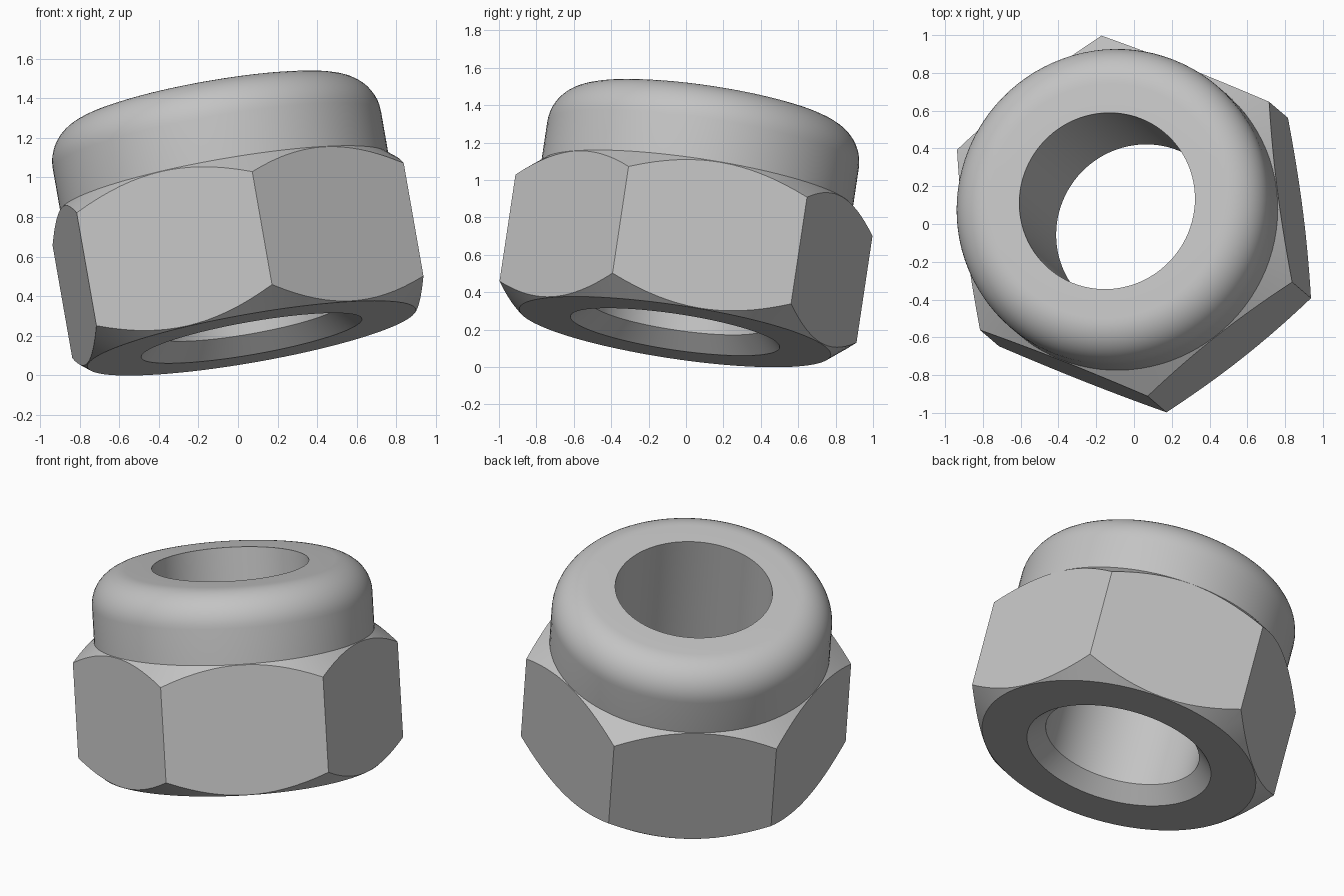
import bpy, bmesh
from math import cos, sin, pi, radians
from mathutils import Matrix, Vector

cube = bpy.data.objects.get("Cube")
if cube:
    bpy.data.objects.remove(cube)

steel = bpy.data.materials.new("steel_grey")
steel.use_nodes = True
GREY = (0.55, 0.55, 0.55, 1)
steel.diffuse_color = GREY
steel.node_tree.nodes["Principled BSDF"].inputs["Base Color"].default_value = GREY

# Tilted pose: local z is the bore axis, local x points to a hexagon corner
axis = Vector((-0.1705, 0.146, 0.9745)).normalized()
corner = Vector((0.886, -0.349, 0.215))
corner = (corner - axis * corner.dot(axis)).normalized()
pose = Matrix((corner, axis.cross(corner), axis)).transposed().to_4x4()
pose.translation = (0, 0, 0.58)

HEX, COLLAR, BORE = 0.976, 0.842, 0.472
DECK, TOP, FILLET = 0.402, 0.835, 0.21
SEGS = 96


def lathe(name, profile, segs):
    """Spin a closed (radius, height) profile around the bore axis."""
    bm = bmesh.new()
    rings = [[bm.verts.new((r * cos(2 * pi * i / segs), r * sin(2 * pi * i / segs), h))
              for r, h in profile] for i in range(segs)]
    n = len(profile)
    for i in range(segs):
        a, b = rings[i], rings[(i + 1) % segs]
        for j in range(n):
            k = (j + 1) % n
            if profile[j][0] + profile[k][0] > 0:
                bm.faces.new((a[j], b[j], b[k], a[k]))
    bmesh.ops.remove_doubles(bm, verts=bm.verts, dist=1e-5)
    bmesh.ops.recalc_face_normals(bm, faces=bm.faces)
    mesh = bpy.data.meshes.new(name)
    bm.to_mesh(mesh)
    bm.free()
    mesh.materials.append(steel)
    obj = bpy.data.objects.new(name, mesh)
    obj.matrix_world = pose
    bpy.context.collection.objects.link(obj)
    return obj


def activate(obj):
    bpy.ops.object.select_all(action='DESELECT')
    obj.select_set(True)
    bpy.context.view_layer.objects.active = obj


# Body: chamfered, bored disc trimmed by a hexagonal prism
body = lathe("hex_body", [
    (BORE, DECK), (COLLAR, DECK), (1.0, 0.273), (1.0, -0.273),
    (COLLAR, -DECK), (0.566, -DECK), (BORE, -0.31)], SEGS)
prism = lathe("hex_cutter", [(0, -1), (HEX, -1), (HEX, 1), (0, 1)], 6)
prism.hide_render = True
trim = body.modifiers.new("hex_trim", 'BOOLEAN')
trim.operation = 'INTERSECT'
trim.solver = 'EXACT'
trim.object = prism
activate(body)
bpy.ops.object.modifier_apply(modifier=trim.name)
bpy.data.objects.remove(prism)

# Collar: round ring with a rolled-over top edge
rolled = [(COLLAR - FILLET + FILLET * cos(t), TOP - FILLET + FILLET * sin(t))
          for t in (pi / 2 * i / 12 for i in range(13))]
collar = lathe("locking_collar", [(BORE, DECK), (COLLAR, DECK)] + rolled + [(BORE, TOP)], SEGS)

for obj in (body, collar):
    activate(obj)
    bpy.ops.object.shade_smooth_by_angle(angle=radians(30))
